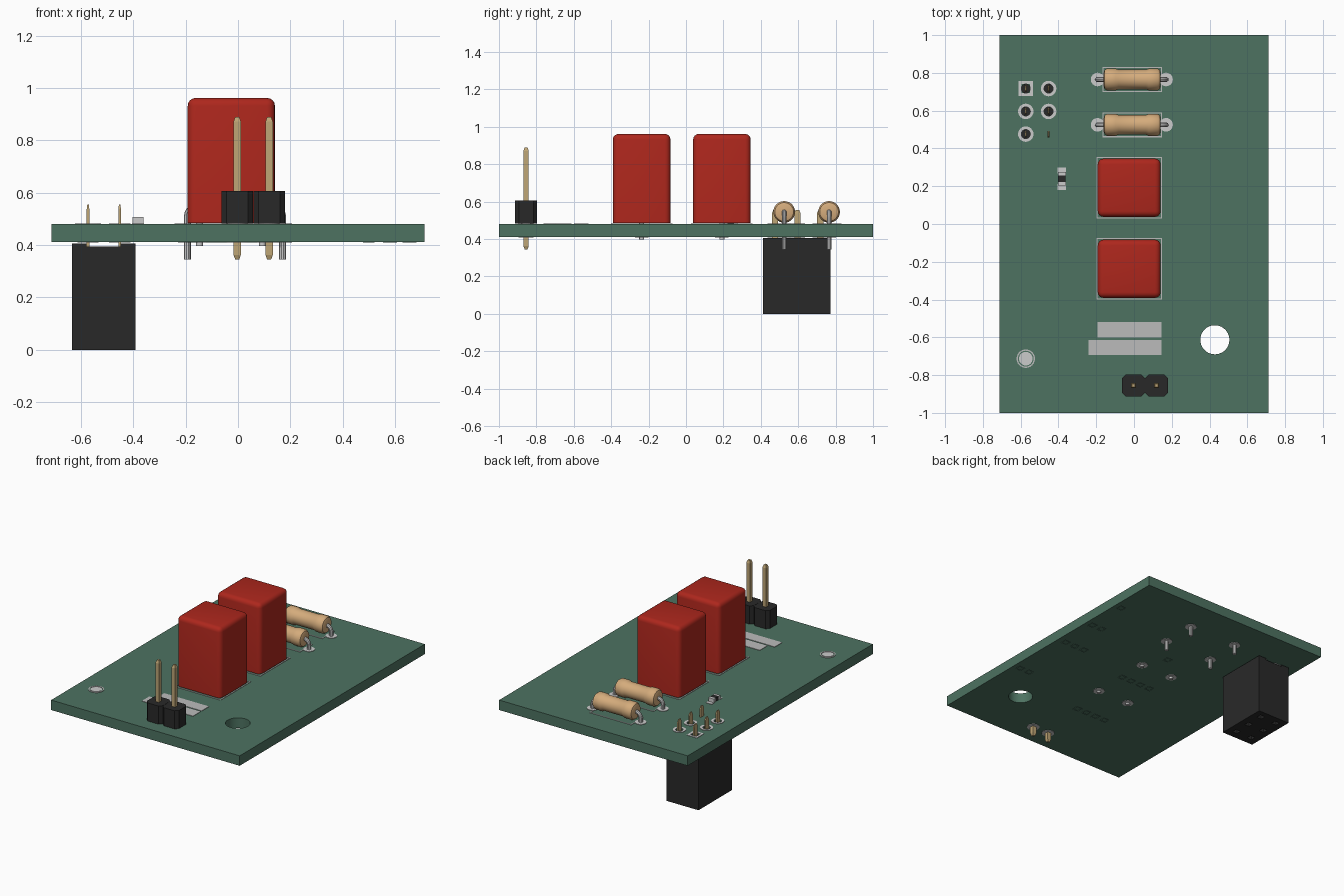
import bpy, bmesh
from math import sin, cos, pi
from mathutils import Matrix, Vector

if "Cube" in bpy.data.objects:
    bpy.data.objects.remove(bpy.data.objects["Cube"])

def material(name, rgb):
    m = bpy.data.materials.new(name)
    m.diffuse_color = (*rgb, 1)
    m.use_nodes = True
    m.node_tree.nodes["Principled BSDF"].inputs["Base Color"].default_value = m.diffuse_color
    return m

GREEN = material("board_green", (0.075, 0.17, 0.12))
RED = material("capacitor_red", (0.42, 0.02, 0.012))
BLACK = material("plastic_black", (0.022, 0.022, 0.022))
TAN = material("resistor_tan", (0.66, 0.41, 0.2))
GOLD = material("pin_gold", (0.52, 0.38, 0.18))
SILVER = material("solder_silver", (0.6, 0.6, 0.6))
INK = material("print_grey", (0.5, 0.5, 0.5))

BOT, TOP = 0.412, 0.48      # board faces
INKH = 0.003                # thickness of pads and printed marks

def finish(name, bm, mat, smooth=False):
    bmesh.ops.recalc_face_normals(bm, faces=bm.faces)
    me = bpy.data.meshes.new(name)
    bm.to_mesh(me)
    bm.free()
    ob = bpy.data.objects.new(name, me)
    bpy.context.collection.objects.link(ob)
    me.materials.append(mat)
    if smooth:
        shade(ob)
    return ob

def shade(ob):
    bpy.ops.object.select_all(action='DESELECT')
    ob.select_set(True)
    bpy.context.view_layer.objects.active = ob
    bpy.ops.object.shade_smooth_by_angle(angle=0.6)

def box(bm, x0, x1, y0, y1, z0, z1):
    mat = Matrix.Translation(((x0+x1)/2, (y0+y1)/2, (z0+z1)/2)) @ Matrix.Diagonal((x1-x0, y1-y0, z1-z0, 1))
    return bmesh.ops.create_cube(bm, size=1, matrix=mat)['verts']

def cyl(bm, x, y, z0, z1, r, n=24):
    bmesh.ops.create_cone(bm, cap_ends=True, segments=n, radius1=r, radius2=r, depth=z1-z0,
                          matrix=Matrix.Translation((x, y, (z0+z1)/2)))

def lathe(bm, profile, matrix, n=24):
    """Spin (radius, height) points round the local z axis."""
    rings = [[bm.verts.new(matrix @ Vector((r*cos(2*pi*i/n), r*sin(2*pi*i/n), h))) for i in range(n)]
             for r, h in profile]
    for a, b in zip(rings, rings[1:]):
        for i in range(n):
            j = (i+1) % n
            bm.faces.new((a[i], a[j], b[j], b[i]))
    return rings

def ring(bm, x, y, z0, z1, ri, ro):
    rs = lathe(bm, [(ri, z0), (ro, z0), (ro, z1), (ri, z1), (ri, z0)], Matrix.Translation((x, y, 0)))
    bmesh.ops.remove_doubles(bm, verts=rs[0]+rs[-1], dist=1e-5)

def outline(bm, x, y, hx, hy, w, z0, z1):
    """Rectangular frame, outer half sizes hx, hy and line width w."""
    for s in (-1, 1):
        xs = sorted((x+s*hx, x+s*(hx-w)))
        ys = sorted((y+s*hy, y+s*(hy-w)))
        box(bm, *xs, y-hy, y+hy, z0, z1)
        box(bm, x-hx+w, x+hx-w, *ys, z0, z1)

def pin(bm, x, y, hx, hy, z0, z1, taper_low=True):
    """Square pin with tapered tips."""
    t = 0.018
    levels = [(z0, 0.55), (z0+t, 1)] if taper_low else [(z0, 1)]
    levels += [(z1-t, 1), (z1, 0.55)]
    loops = [[bm.verts.new((x+sx*hx*k, y+sy*hy*k, z)) for sx, sy in ((-1, -1), (1, -1), (1, 1), (-1, 1))]
             for z, k in levels]
    for a, b in zip(loops, loops[1:]):
        for i in range(4):
            bm.faces.new((a[i], a[(i+1) % 4], b[(i+1) % 4], b[i]))
    bm.faces.new(loops[0][::-1])
    bm.faces.new(loops[-1])

def cut(ob, bm):
    cutter = finish("cutter", bm, BLACK)
    cutter.hide_render = True
    mod = ob.modifiers.new("holes", 'BOOLEAN')
    mod.operation, mod.solver, mod.object = 'DIFFERENCE', 'EXACT', cutter
    bpy.context.view_layer.objects.active = ob
    bpy.ops.object.modifier_apply(modifier=mod.name)
    bpy.data.objects.remove(cutter)

SOCKET = [(x, y) for y in (0.717, 0.596, 0.476) for x in (-0.573, -0.452)]
KEY = SOCKET[5]
RES_Y, RES_X = (0.765, 0.525), (-0.193, 0.17)
CAP_Y, CAP_X = (0.192, -0.237), (-0.147, 0.093)
HEAD_X, HEAD_Y = (-0.003, 0.119), -0.855

# circuit board with mounting hole and socket holes
bm = bmesh.new()
box(bm, -0.713, 0.713, -1, 1, BOT, TOP)
board = finish("circuit_board", bm, GREEN)
bm = bmesh.new()
cyl(bm, 0.428, -0.613, 0.3, 0.6, 0.077, 40)
for x, y in SOCKET[:5]:
    cyl(bm, x, y, 0.3, 0.6, 0.024)
cut(board, bm)
shade(board)

# solder pads on both faces
bm = bmesh.new()
for z0, z1 in ((TOP, TOP+INKH), (BOT-INKH, BOT)):
    outline(bm, *SOCKET[0], 0.039, 0.039, 0.016, z0, z1)
    for x, y in SOCKET[1:5]:
        ring(bm, x, y, z0, z1, 0.024, 0.041)
    for x in RES_X:
        for y in RES_Y:
            ring(bm, x, y, z0, z1, 0.012, 0.036)
    for x in CAP_X:
        for y in CAP_Y:
            ring(bm, x, y, z0, z1, 0.012, 0.036)
    for x in HEAD_X:
        ring(bm, x, HEAD_Y, z0, z1, 0.013, 0.04)
cyl(bm, -0.573, -0.713, TOP, TOP+INKH, 0.036, 32)
for y in (0.197, 0.283):
    box(bm, -0.404, -0.36, y-0.016, y+0.016, TOP, TOP+INKH)
finish("solder_pads", bm, SILVER)

# printed outlines, label bars and test point ring
bm = bmesh.new()
for y in RES_Y:
    outline(bm, -0.01, y, 0.158, 0.066, 0.006, TOP, TOP+INKH)
for y in CAP_Y:
    outline(bm, -0.025, y, 0.174, 0.164, 0.006, TOP, TOP+INKH)
box(bm, -0.194, 0.145, -0.6, -0.52, TOP, TOP+INKH)
box(bm, -0.242, 0.145, -0.693, -0.613, TOP, TOP+INKH)
ring(bm, -0.573, -0.713, TOP, TOP+INKH, 0.042, 0.049)
finish("printed_marks", bm, INK)

# tick boxes printed underneath
bm = bmesh.new()
for x0, y, rows in ((0.66, 0.66, 1), (0.66, 0.376, 2), (0.65, 0.1, 3), (0.66, -0.34, 2),
                    (0.01, 0.345, 1), (0.09, -0.01, 4), (0.05, -0.5, 4)):
    for i in range(rows):
        outline(bm, x0-0.075*i, y, 0.022, 0.022, 0.005, BOT-0.002, BOT)
finish("tick_boxes", bm, GREEN)

# socket under the board: body, side ribs, contact openings
bm = bmesh.new()
box(bm, -0.635, -0.392, 0.412, 0.772, 0, 0.394)
socket = finish("socket_body", bm, BLACK)
bm = bmesh.new()
for x, y in SOCKET:
    box(bm, x-0.018, x+0.018, y-0.018, y+0.018, -0.05, 0.12)
cut(socket, bm)
bm = bmesh.new()
box(bm, -0.635, -0.578, 0.412, 0.772, 0.394, 0.406)
box(bm, -0.448, -0.392, 0.412, 0.772, 0.394, 0.406)
finish("socket_ribs", bm, BLACK)
bm = bmesh.new()
for x, y in SOCKET:
    pin(bm, x, y, 0.005, 0.017, 0.3, 0.555, False)
finish("socket_pins", bm, GOLD)

# film capacitors with short leads
for k, y in enumerate(CAP_Y):
    bm = bmesh.new()
    box(bm, -0.192, 0.141, y-0.154, y+0.154, 0.485, 0.962)
    edges = [e for e in bm.edges if max(v.co.z for v in e.verts) > 0.9]
    bmesh.ops.bevel(bm, geom=edges, offset=0.03, segments=4, profile=0.5, affect='EDGES')
    finish(f"capacitor_{k+1}", bm, RED, True)
    bm = bmesh.new()
    for x in CAP_X:
        cyl(bm, x, y, 0.397, 0.5, 0.013, 12)
    finish(f"capacitor_leads_{k+1}", bm, SILVER, True)

# axial resistors: turned body and a bent wire
half = [(0, 0.151), (0.036, 0.151), (0.05, 0.146), (0.058, 0.134), (0.058, 0.088), (0.052, 0.072)]
profile = half + [(r, -h) for r, h in reversed(half)]
for k, y in enumerate(RES_Y):
    bm = bmesh.new()
    lathe(bm, profile, Matrix.Translation((-0.0095, y, 0.545)) @ Matrix.Rotation(pi/2, 4, 'Y'), 28)
    bmesh.ops.remove_doubles(bm, verts=bm.verts, dist=1e-5)
    finish(f"resistor_{k+1}", bm, TAN, True)
    r, zc = 0.034, 0.545
    arc = [(cos(a*pi/12), sin(a*pi/12)) for a in range(7)]
    right = [(RES_X[1]-r+r*c, zc-r+r*s) for c, s in arc]
    left = [(RES_X[0]+r-r*c, zc-r+r*s) for c, s in reversed(arc)]
    path = [(RES_X[1], 0.345)] + right + left + [(RES_X[0], 0.345)]
    cu = bpy.data.curves.new("lead_path", 'CURVE')
    cu.dimensions = '3D'
    cu.bevel_depth, cu.bevel_resolution, cu.use_fill_caps = 0.013, 3, True
    sp = cu.splines.new('POLY')
    sp.points.add(len(path)-1)
    for p, (px, pz) in zip(sp.points, path):
        p.co = (px, y, pz, 1)
    lead = bpy.data.objects.new(f"resistor_lead_{k+1}", cu)
    bpy.context.collection.objects.link(lead)
    cu.materials.append(SILVER)
    bpy.ops.object.select_all(action='DESELECT')
    lead.select_set(True)
    bpy.context.view_layer.objects.active = lead
    bpy.ops.object.convert(target='MESH')
    shade(bpy.context.view_layer.objects.active)

# surface mount chip
bm = bmesh.new()
box(bm, -0.402, -0.362, 0.222, 0.258, TOP+INKH, 0.507)
finish("chip_body", bm, BLACK)
bm = bmesh.new()
for y in (0.214, 0.266):
    box(bm, -0.403, -0.361, y-0.009, y+0.009, TOP+INKH, 0.508)
finish("chip_end_caps", bm, SILVER)

# two pin header: chamfered blocks and long pins
bm = bmesh.new()
for x in HEAD_X:
    v = box(bm, x-0.0605, x+0.0605, HEAD_Y-0.059, HEAD_Y+0.059, 0.483, 0.607)
    edges = {e for w in v for e in w.link_edges if abs(e.verts[0].co.z-e.verts[1].co.z) > 0.1}
    bmesh.ops.bevel(bm, geom=list(edges), offset=0.02, segments=1, affect='EDGES')
finish("header_block", bm, BLACK)
bm = bmesh.new()
for x in HEAD_X:
    pin(bm, x, HEAD_Y, 0.014, 0.014, 0.345, 0.89)
finish("header_pins", bm, GOLD)
